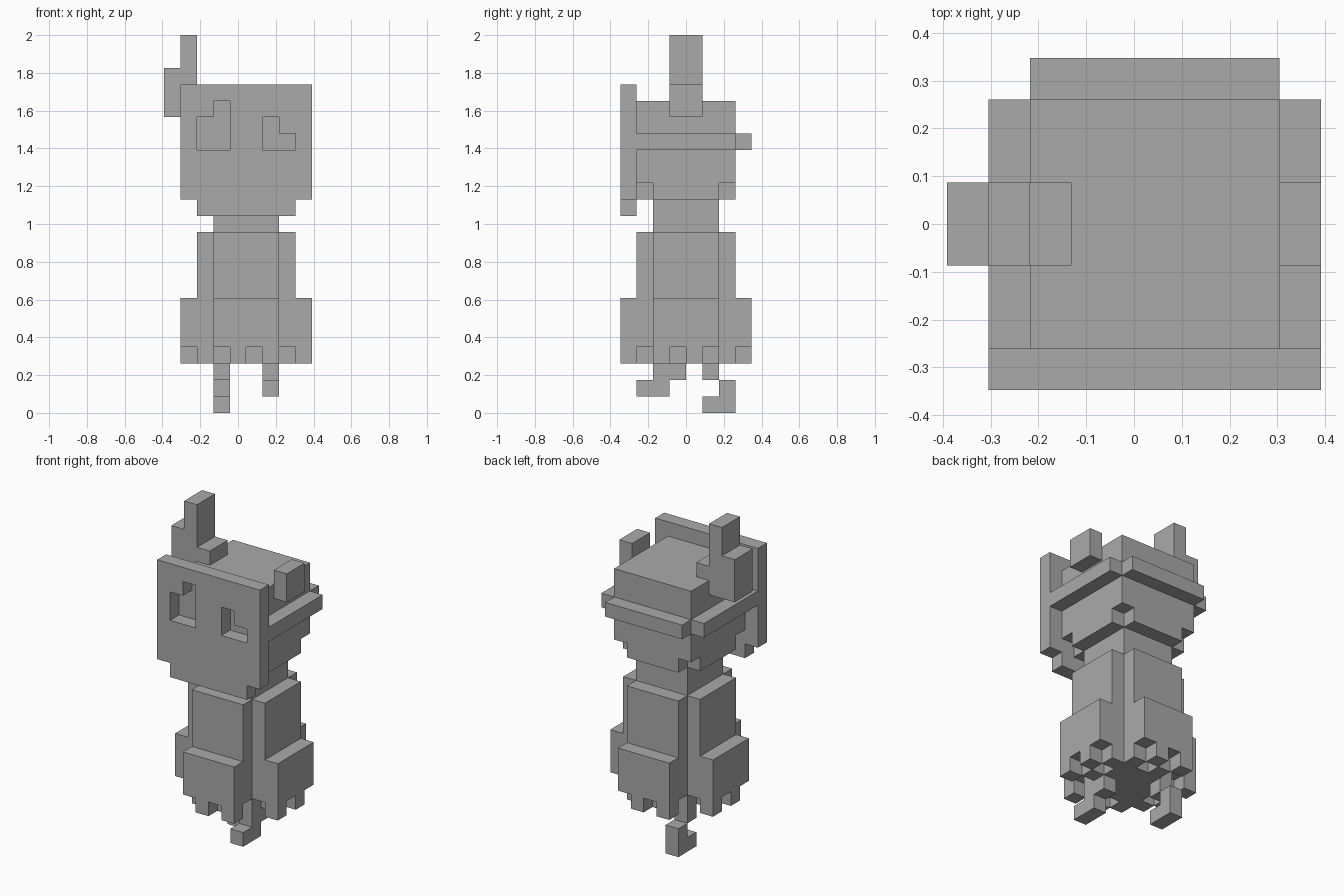
import bpy, bmesh, math
from mathutils import Vector
from itertools import product

if "Cube" in bpy.data.objects:
    bpy.data.objects.remove(bpy.data.objects["Cube"], do_unlink=True)

UNIT = 2 / 23                      # one block
CENTRE = Vector((4.5, 4, 0))       # grid centre in blocks

grey = bpy.data.materials.new("plain grey")
grey.use_nodes = True
colour = (0.4, 0.4, 0.4, 1)
grey.diffuse_color = colour
grey.node_tree.nodes["Principled BSDF"].inputs["Base Color"].default_value = colour


def box(x, y, z):
    """Set of blocks filling the given half-open ranges."""
    return set(product(range(*x), range(*y), range(*z)))


def cross(reach, z):
    """Four-block-wide cross whose arms reach out past the core."""
    return (box((3 - reach, 7 + reach), (2, 6), z)
            | box((3, 7), (2 - reach, 6 + reach), z))


parts = {}

# Head: square crown, jaw with notched corners, brim and neck
parts["head"] = box((2, 8), (1, 7), (14, 19)) | cross(1, (13, 14))
parts["head_brim"] = (box((1, 9), (1, 7), (16, 17)) | box((2, 8), (1, 8), (16, 17))) - parts["head"]
parts["neck"] = box((3, 7), (2, 6), (11, 13))

# Mask: flat plate with two stepped eye holes
eye_right = box((2, 4), (0, 1), (16, 18)) | box((3, 4), (0, 1), (18, 19))
eye_left = box((6, 7), (0, 1), (16, 18)) | box((7, 8), (0, 1), (16, 17))
parts["mask"] = (box((1, 9), (0, 1), (13, 20)) | box((2, 8), (0, 1), (12, 13))) - eye_right - eye_left

# Horns: a tall stepped one and a broken stub
parts["right_horn"] = (box((0, 1), (3, 5), (18, 21)) | box((1, 2), (3, 5), (18, 23))
                       | box((2, 3), (3, 5), (19, 20)))
parts["left_horn"] = box((8, 9), (3, 5), (18, 20))

# Robe: torso and wider skirt, with a chequered fringe around the core
core = box((3, 7), (2, 6), (3, 4))
fringe = {c for c in cross(2, (3, 4)) if (c[0] + c[1]) % 2 == 0}
parts["torso"] = cross(1, (7, 11))
parts["skirt"] = cross(2, (4, 7)) | core | fringe

# Legs: one bent forward, one bent back
parts["left_leg"] = box((6, 7), (2, 4), (2, 3)) | box((6, 7), (1, 3), (1, 2))
parts["right_leg"] = (box((3, 4), (5, 6), (2, 3)) | box((3, 4), (6, 7), (0, 2))
                      | box((3, 4), (5, 6), (0, 1)))

solid = set().union(*parts.values())


def build(name, cells):
    """Mesh the exposed sides of a part's blocks and merge flat areas."""
    bm = bmesh.new()
    corners = {}

    def corner(p):
        key = tuple(p)
        if key not in corners:
            corners[key] = bm.verts.new((Vector(key) - CENTRE) * UNIT)
        return corners[key]

    for cell in sorted(cells):
        for axis, side in product(range(3), (0, 1)):
            neighbour = list(cell)
            neighbour[axis] += 2 * side - 1
            if tuple(neighbour) in solid:
                continue
            u, v = (axis + 1) % 3, (axis + 2) % 3
            loop = []
            for du, dv in ((0, 0), (1, 0), (1, 1), (0, 1)):
                p = list(cell)
                p[axis] += side
                p[u] += du
                p[v] += dv
                loop.append(corner(p))
            bm.faces.new(loop if side else loop[::-1])
    bmesh.ops.dissolve_limit(bm, angle_limit=math.radians(1),
                             verts=bm.verts[:], edges=bm.edges[:])
    mesh = bpy.data.meshes.new(name)
    bm.to_mesh(mesh)
    bm.free()
    mesh.materials.append(grey)
    obj = bpy.data.objects.new(name, mesh)
    bpy.context.collection.objects.link(obj)


for part_name, blocks in parts.items():
    build(part_name, blocks)
